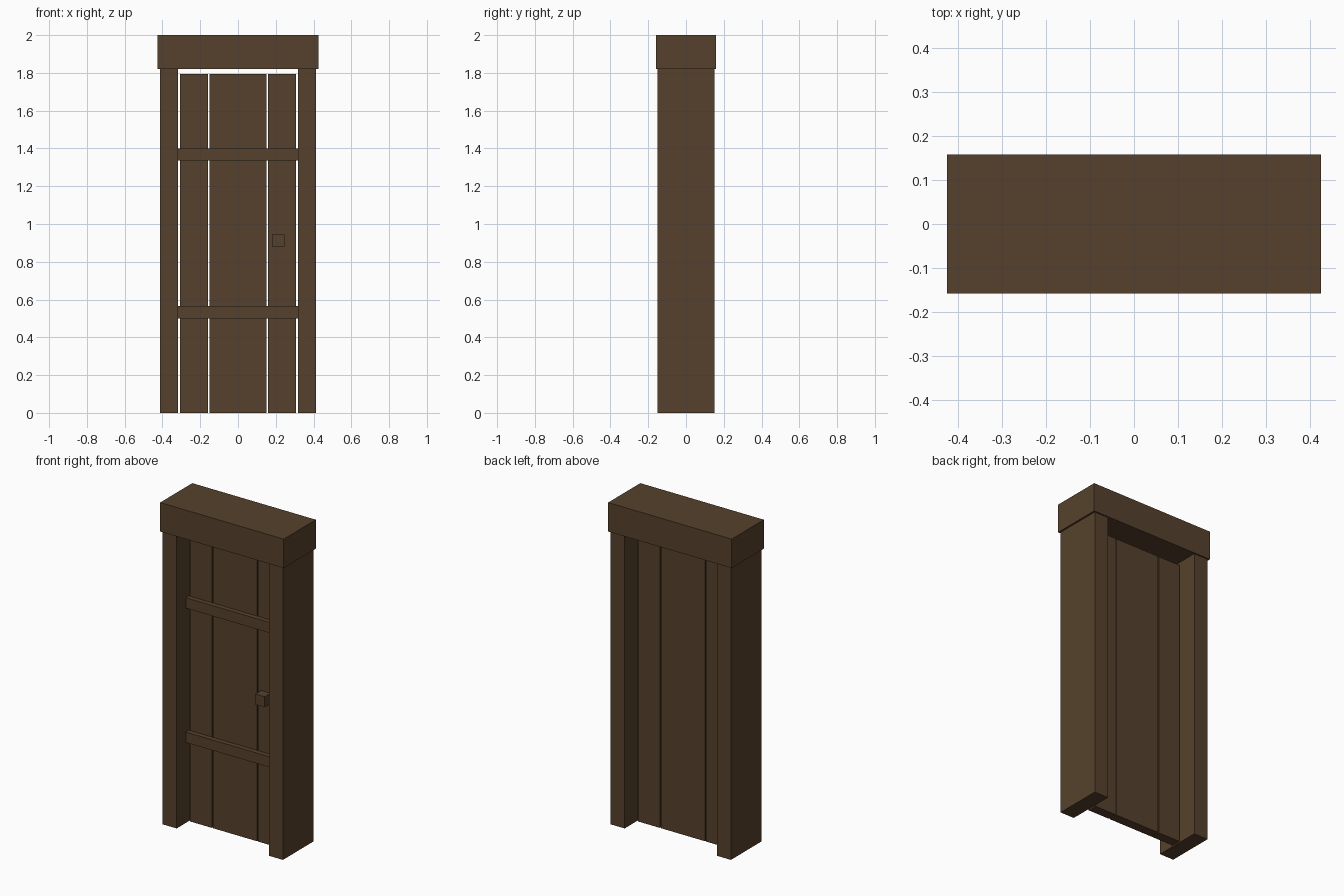
import bpy

if "Cube" in bpy.data.objects:
    bpy.data.objects.remove(bpy.data.objects["Cube"])

wood = bpy.data.materials.new("dark_brown_wood")
wood.diffuse_color = (0.093, 0.053, 0.025, 1)
wood.use_nodes = True
wood.node_tree.nodes["Principled BSDF"].inputs["Base Color"].default_value = wood.diffuse_color


def box(name, x, y, z):
    """Box from (min, max) ranges on each axis."""
    bpy.ops.mesh.primitive_cube_add(size=1)
    ob = bpy.context.object
    ob.name = name
    for v in ob.data.vertices:
        v.co = [r[0] + (c + 0.5) * (r[1] - r[0]) for c, r in zip(v.co, (x, y, z))]
    ob.data.materials.append(wood)
    return ob


# frame
box("lintel", (-0.425, 0.425), (-0.158, 0.158), (1.82, 2.0))
for side, s in (("left", -1), ("right", 1)):
    box(side + "_post", sorted((s * 0.317, s * 0.414)), (-0.15, 0.15), (0, 1.82))
    # narrow outer planks
    box(side + "_plank", sorted((s * 0.159, s * 0.308)), (-0.03, 0.03), (0, 1.795))

# wide middle plank
box("middle_plank", (-0.152, 0.152), (-0.03, 0.03), (0, 1.795))

# cross battens on the front
for name, z in (("lower_batten", 0.50), ("upper_batten", 1.335)):
    box(name, (-0.318, 0.318), (-0.06, -0.03), (z, z + 0.065))

# square knob
box("door_knob", (0.18, 0.245), (-0.088, -0.03), (0.88, 0.945))
